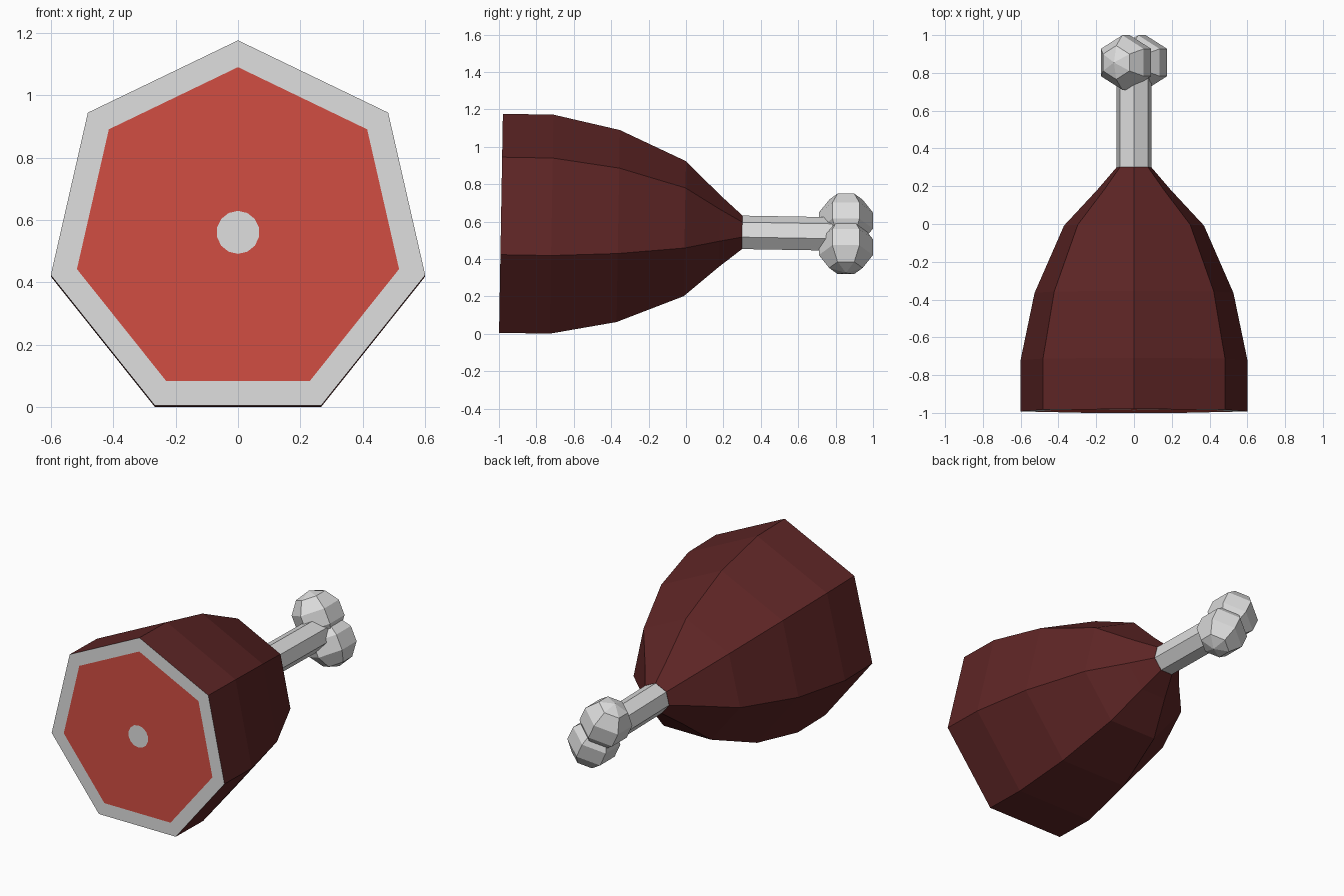
import bpy, bmesh, math
from mathutils import Matrix, Vector

if "Cube" in bpy.data.objects:
    bpy.data.objects.remove(bpy.data.objects["Cube"])


def material(name, rgb):
    m = bpy.data.materials.new(name)
    m.diffuse_color = (*rgb, 1)
    m.use_nodes = True
    m.node_tree.nodes["Principled BSDF"].inputs["Base Color"].default_value = m.diffuse_color
    return m


SKIN = material("dark roasted skin", (0.11, 0.0184, 0.0184))
BONE = material("pale bone", (0.72, 0.72, 0.72))
MEAT = material("red meat", (0.63, 0.074, 0.054))


def ring(bm, sides, radius, y):
    """Polygon around the y axis, first corner pointing up."""
    step = 2 * math.pi / sides
    return [bm.verts.new((radius * math.sin(i * step), y, radius * math.cos(i * step)))
            for i in range(sides)]


def skin_rings(bm, rings):
    for a, b in zip(rings, rings[1:]):
        n = len(a)
        for i in range(n):
            bm.faces.new((a[i], a[(i + 1) % n], b[(i + 1) % n], b[i]))


def finish(bm, name, mats, matrix):
    bmesh.ops.transform(bm, matrix=matrix, verts=bm.verts)
    bmesh.ops.recalc_face_normals(bm, faces=bm.faces)
    me = bpy.data.meshes.new(name)
    bm.to_mesh(me)
    bm.free()
    for m in mats:
        me.materials.append(m)
    ob = bpy.data.objects.new(name, me)
    bpy.context.collection.objects.link(ob)
    return ob


# whole leg leans down one degree towards the bone end
LEAN = Matrix.Translation((0, 0, 0.5435)) @ Matrix.Rotation(math.radians(-1), 4, 'X')

# meat body: seven-sided loft with a cut front face
bm = bmesh.new()
profile = [(-0.99, 0.616), (-0.719, 0.616), (-0.363, 0.54),
           (-0.007, 0.38), (0.18, 0.201), (0.3, 0.095)]
body = [ring(bm, 7, r, y) for y, r in profile]
skin_rings(bm, body)
bm.faces.new(body[-1])
# pale fat rim, red meat and round bone section on the cut
inner = ring(bm, 7, 0.53, -0.99)
before = set(bm.faces)
skin_rings(bm, [body[0], inner])
for f in set(bm.faces) - before:
    f.material_index = 1
core = ring(bm, 14, 0.069, -0.99)
bm.faces.new(core).material_index = 1
for i in range(7):
    j = (i + 1) % 7
    f = bm.faces.new((inner[i], inner[j], core[2 * j], core[2 * i + 1], core[2 * i]))
    f.material_index = 2
finish(bm, "meat_body", [SKIN, BONE, MEAT], LEAN)

# bone shaft
bm = bmesh.new()
shaft = [ring(bm, 7, 0.094, y) for y in (0.28, 0.82)]
skin_rings(bm, shaft)
for r in shaft:
    bm.faces.new(r)
finish(bm, "bone_shaft", [BONE], LEAN)


# two faceted knuckles at the bone end, six sides and five bands each
def knuckle(name, centre):
    bm = bmesh.new()
    R = 0.152
    angles = [math.radians(36 * k) for k in range(1, 5)]
    rings = [ring(bm, 6, R * math.sin(a), R * math.cos(a)) for a in angles]
    skin_rings(bm, rings)
    for y, r in ((R, rings[0]), (-R, rings[-1])):
        pole = bm.verts.new((0, y, 0))
        for i in range(6):
            bm.faces.new((pole, r[i], r[(i + 1) % 6]))
    turn = Matrix.Rotation(math.radians(-25), 4, 'Y') @ Matrix.Rotation(math.radians(90), 4, 'X')
    finish(bm, name, [BONE], Matrix.Translation(Vector(centre)) @ turn)


knuckle("upper_knuckle", (-0.042, 0.855, 0.606))
knuckle("lower_knuckle", (0.042, 0.855, 0.464))
